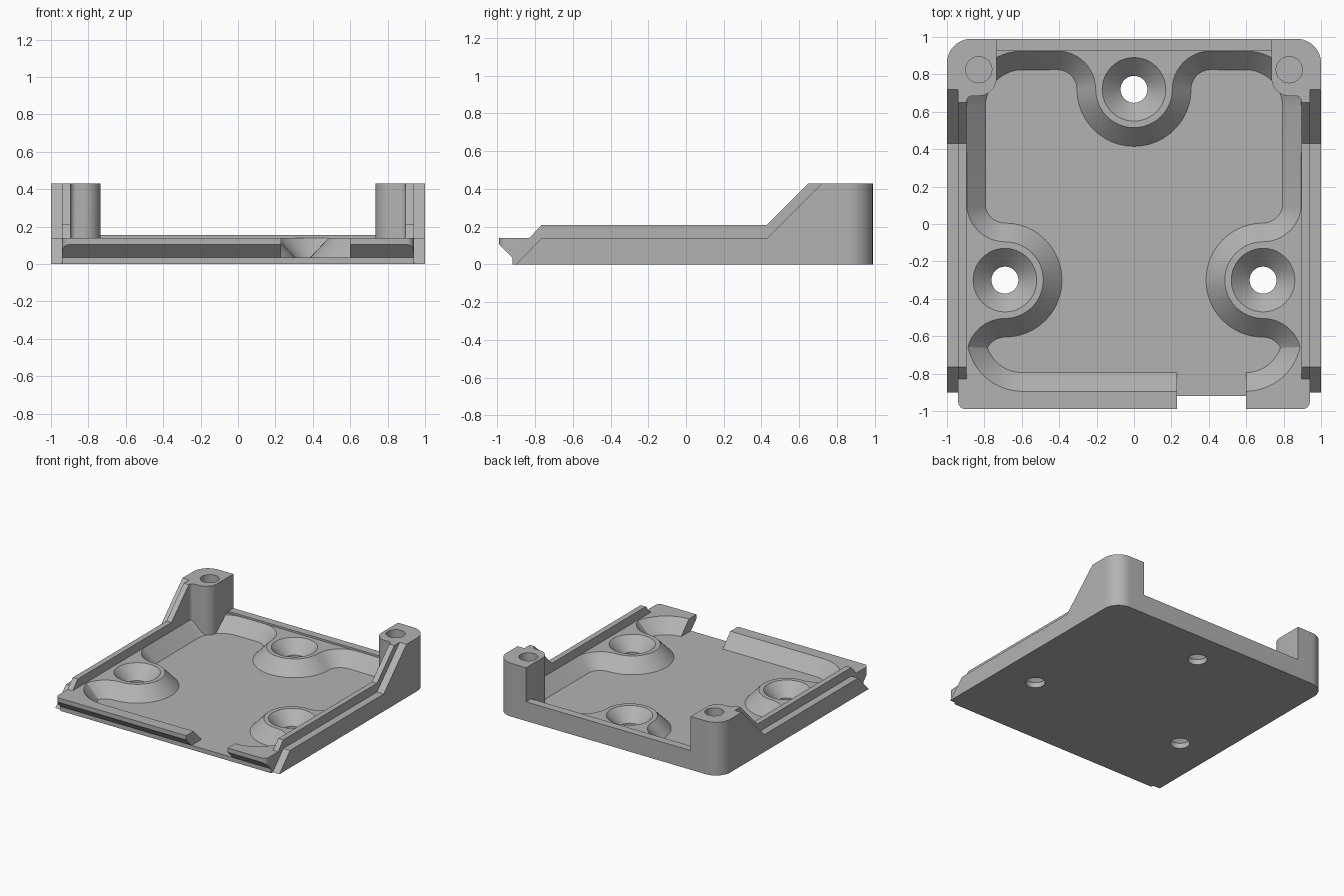
import bpy, bmesh, math
from mathutils import Vector

if "Cube" in bpy.data.objects:
    bpy.data.objects.remove(bpy.data.objects["Cube"])


def loft(name, rings):
    """Closed solid through matching rings of 3D points."""
    bm = bmesh.new()
    vs = [[bm.verts.new(p) for p in r] for r in rings]
    n = len(rings[0])
    for a, b in zip(vs, vs[1:]):
        for i in range(n):
            j = (i + 1) % n
            bm.faces.new((a[i], a[j], b[j], b[i]))
    bm.faces.new(vs[0])
    bm.faces.new(vs[-1])
    bmesh.ops.recalc_face_normals(bm, faces=bm.faces)
    me = bpy.data.meshes.new(name)
    bm.to_mesh(me)
    bm.free()
    ob = bpy.data.objects.new(name, me)
    bpy.context.collection.objects.link(ob)
    return ob


def plan(name, pts, z0, z1):
    return loft(name, [[(x, y, z) for x, y in pts] for z in (z0, z1)])


def section(name, pts, half):
    return loft(name, [[(x, y, z) for y, z in pts] for x in (-half, half)])


def arc(cx, cy, r, a0, a1, n=12):
    out = []
    for i in range(n + 1):
        a = math.radians(a0 + (a1 - a0) * i / n)
        out.append((cx + r * math.cos(a), cy + r * math.sin(a)))
    return out


def turned(name, x, y, profile, n=48):
    return loft(name, [[(px, py, z) for px, py in arc(x, y, r, 0, 360, n)[:-1]]
                       for r, z in profile])


def rect(x0, x1, y0, y1):
    return [(x0, y0), (x1, y0), (x1, y1), (x0, y1)]


def combine(ob, tool, op):
    m = ob.modifiers.new("join", 'BOOLEAN')
    m.operation, m.solver, m.object = op, 'EXACT', tool
    bpy.context.view_layer.objects.active = ob
    bpy.ops.object.modifier_apply(modifier=m.name)
    bpy.data.objects.remove(tool)


def pocket_outline(d):
    """Pocket edge, grown outward by d from the floor line."""
    f, c = 0.105 + d, 0.2 + d
    A, B = Vector((0.69, -0.71)), Vector((0.595, -0.595))
    L = (B - A).length
    u = (B - A) / L
    k = (f * f - c * c + L * L) / (2 * L)
    P = A + u * k + Vector((u.y, -u.x)) * math.sqrt(f * f - k * k)
    ang = lambda o: math.degrees(math.atan2(P.y - o.y, P.x - o.x))
    half = arc(0, 0.72, 0.305 - d, -90, 0)
    for a in (arc(0.41, 0.72, f, 180, 90), arc(0.595, 0.625, c, 90, 0),
              arc(0.69, 0.11, f, 0, -90),
              arc(0.69, -0.3, 0.305 - d, 90, 270, 24),
              arc(A.x, A.y, f, 90, ang(A)), arc(B.x, B.y, c, ang(B), -90)):
        half += a[1:]
    return half + [(-x, y) for x, y in half[:0:-1]]


# Outer side walls with sloped ends
body = section("mounting_tray", [(-0.9, 0), (-0.765, 0.14), (0.43, 0.14),
                                 (0.72, 0.43), (0.99, 0.43), (0.99, 0)], 1.0)

# Inner core: undercut front edge and raised side lips
core = section("core", [(-0.92, 0), (-0.92, 0.035), (-0.99, 0.105), (-0.99, 0.14),
                        (-0.83, 0.14), (-0.765, 0.21), (0.43, 0.21),
                        (0.65, 0.43), (0.99, 0.43), (0.99, 0)], 0.94)
front = arc(-0.9, -0.95, 0.04, 180, 270, 6) + arc(0.9, -0.95, 0.04, 270, 360, 6)
combine(core, plan("core_plan", front + [(0.94, 1.2), (-0.94, 1.2)], -0.1, 0.6),
        'INTERSECT')
combine(body, core, 'UNION')

# Rounded back corners
back = arc(0.87, 0.86, 0.13, 0, 90) + arc(-0.87, 0.86, 0.13, 90, 180)
combine(body, plan("body_plan", back + [(-1.0, -1.2), (1.0, -1.2)], -0.1, 0.6),
        'INTERSECT')

# Space between the lips, and the low back wall
combine(body, plan("upper_cut", rect(-0.895, 0.895, -1.1, 0.925), 0.14, 0.6),
        'DIFFERENCE')
combine(body, plan("back_cut", rect(-0.735, 0.735, 0.5, 1.1), 0.155, 0.6),
        'DIFFERENCE')

# Pocket with sloped sides winding round the screw bosses
combine(body, loft("pocket", [[(x, y, z) for x, y in pocket_outline(d)]
                              for d, z in ((0, 0.035), (0.1, 0.14), (0.05, 0.19))]),
        'DIFFERENCE')

# Gap in the front lip
combine(body, plan("front_gap", rect(0.23, 0.6, -1.1, -0.78), 0.035, 0.6),
        'DIFFERENCE')

# Corner posts with blind screw holes
post = [(0.735, 0.96)] + arc(0.83, 0.78, 0.095, 180, 270)
post += arc(0.865, 0.655, 0.03, 90, 0, 6) + [(0.92, 0.655), (0.92, 0.92), (0.87, 0.96)]
for s in (-1, 1):
    combine(body, plan("post", [(s * x, y) for x, y in post], 0.015, 0.43), 'UNION')
    combine(body, turned("post_hole", s * 0.83, 0.825, [(0.07, 0.12), (0.07, 0.6)]),
            'DIFFERENCE')

# Countersunk mounting holes
for x, y in ((0, 0.72), (-0.69, -0.3), (0.69, -0.3)):
    combine(body, turned("screw_hole", x, y, [(0.072, -0.1), (0.072, 0.042),
                                              (0.17, 0.14), (0.17, 0.3)]),
            'DIFFERENCE')

# Single grey finish
mat = bpy.data.materials.new("grey")
mat.diffuse_color = (0.45, 0.45, 0.45, 1)
mat.use_nodes = True
mat.node_tree.nodes["Principled BSDF"].inputs["Base Color"].default_value = mat.diffuse_color
body.data.materials.clear()
body.data.materials.append(mat)
for p in body.data.polygons:
    p.material_index = 0
body.select_set(True)
bpy.context.view_layer.objects.active = body
bpy.ops.object.shade_smooth_by_angle(angle=math.radians(25))
